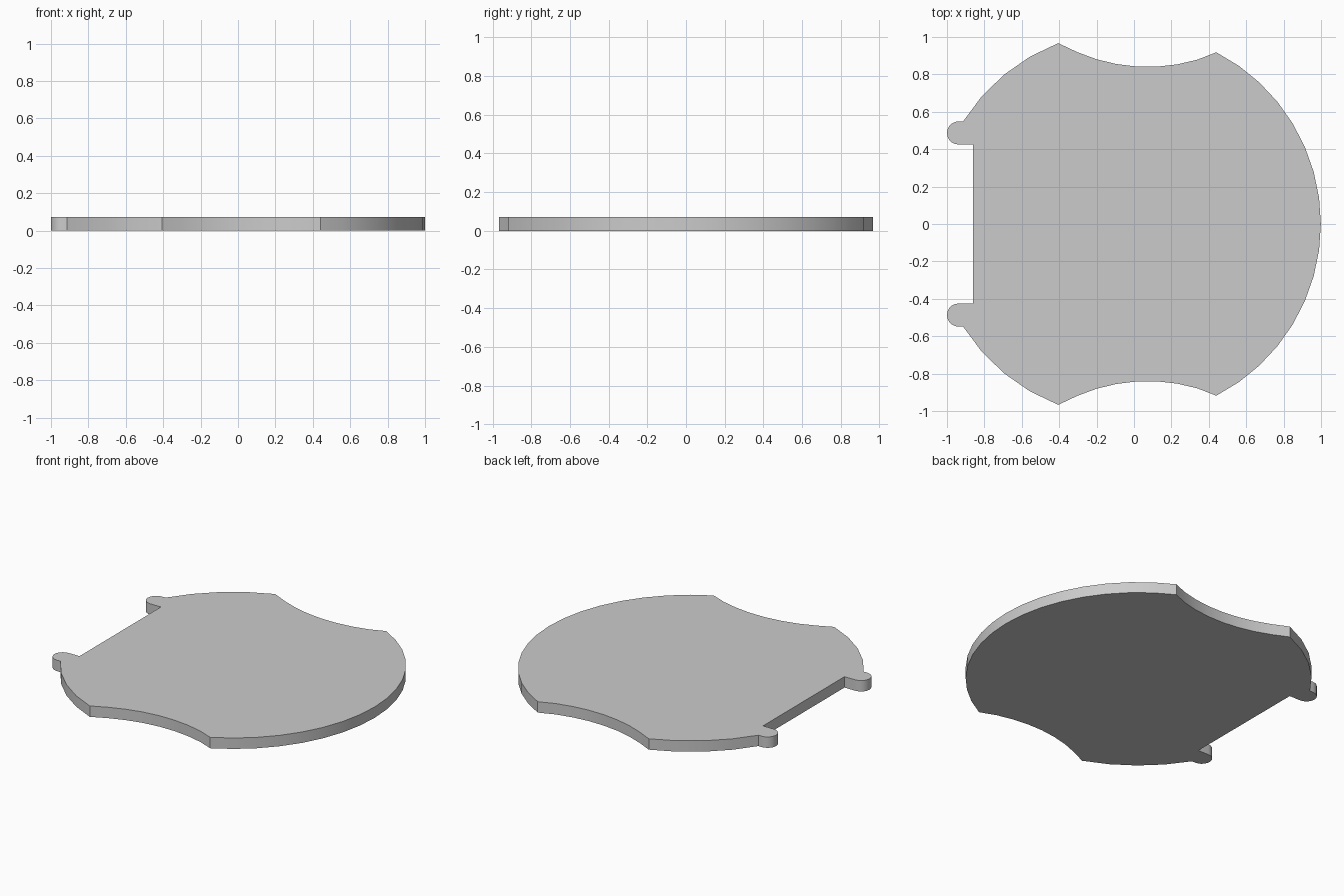
import bpy, bmesh
from math import atan2, cos, sin, pi, radians, hypot

if "Cube" in bpy.data.objects:
    bpy.data.objects.remove(bpy.data.objects["Cube"])

THICK = 0.072
CX, R = -0.036, 1.035          # main disc


def arc(cx, cy, r, a0, a1, n):
    """Points along an arc, both ends included."""
    return [(cx + r * cos(a0 + (a1 - a0) * i / n),
             cy + r * sin(a0 + (a1 - a0) * i / n)) for i in range(n + 1)]


def disc_angle(x, y):
    return atan2(y, x - CX)


# Key corners of the upper half
right_tip, left_tip, tab_root = (0.44, 0.918), (-0.405, 0.966), (-0.913, 0.549)

# Upper half of the outline, from the right-hand end round to the straight edge
half = arc(CX, 0, R, 0, disc_angle(*right_tip), 8)

# Concave scoop through both tips, lowest point at y = 0.84
sx, low = 0.073, 0.84
sr = (hypot(left_tip[0] - sx, left_tip[1] - low) ** 2) / (2 * (left_tip[1] - low))
sr = 0.5 * (sr + (hypot(right_tip[0] - sx, right_tip[1] - low) ** 2)
            / (2 * (right_tip[1] - low)))
sy = low + sr
scoop = arc(sx, sy, sr, atan2(right_tip[1] - sy, right_tip[0] - sx),
            atan2(left_tip[1] - sy, left_tip[0] - sx), 8)
half[-1] = right_tip
half += scoop[1:-1]

# Disc edge down to the tab
half += arc(CX, 0, R, disc_angle(*left_tip), disc_angle(*tab_root), 4)

# Rounded tab, then the inner corner on the straight edge
half += arc(-0.938, 0.487, 0.062, pi / 2, 3 * pi / 2, 10)
half.append((-0.86, 0.425))

# Mirror to the lower half and extrude
outline = half + [(x, -y) for x, y in reversed(half[1:])]
bm = bmesh.new()
face = bm.faces.new([bm.verts.new((x, y, 0)) for x, y in outline])
ext = bmesh.ops.extrude_face_region(bm, geom=[face], use_keep_orig=True)
top = [v for v in ext["geom"] if isinstance(v, bmesh.types.BMVert)]
bmesh.ops.translate(bm, verts=top, vec=(0, 0, THICK))
bmesh.ops.recalc_face_normals(bm, faces=bm.faces)
mesh = bpy.data.meshes.new("cover_plate")
bm.to_mesh(mesh)
bm.free()

plate = bpy.data.objects.new("cover_plate", mesh)
bpy.context.collection.objects.link(plate)
bpy.context.view_layer.objects.active = plate
plate.select_set(True)
bpy.ops.object.shade_smooth_by_angle(angle=radians(25))
